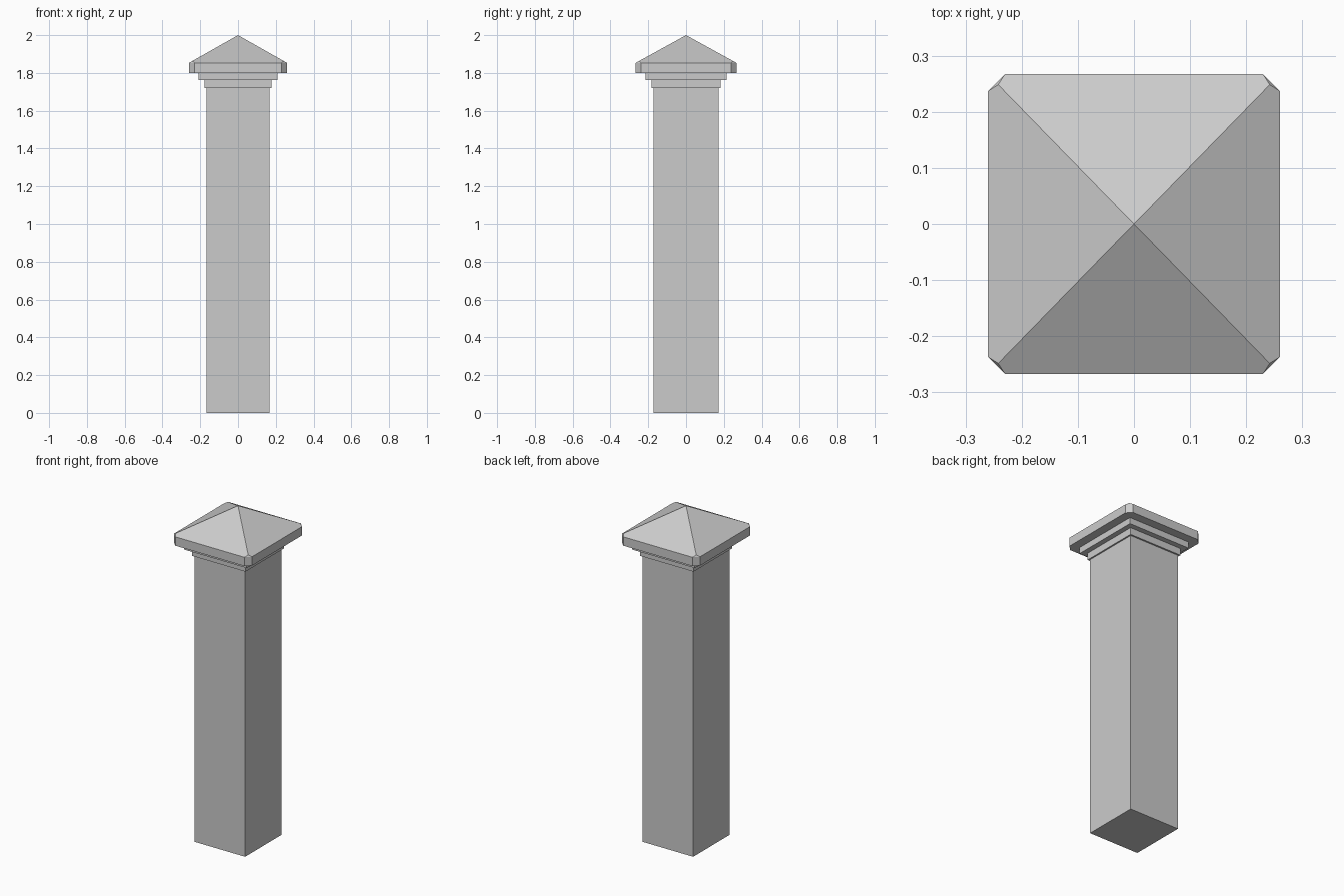
import bpy
import bmesh

cube = bpy.data.objects.get("Cube")
if cube:
    bpy.data.objects.remove(cube, do_unlink=True)

# Single stone colour
stone = bpy.data.materials.new("stone_grey")
stone.use_nodes = True
grey = (0.6, 0.6, 0.6, 1.0)
stone.diffuse_color = grey
stone.node_tree.nodes["Principled BSDF"].inputs["Base Color"].default_value = grey


def finish(name, bm):
    """Turn a bmesh into a flat shaded stone object."""
    bmesh.ops.recalc_face_normals(bm, faces=bm.faces)
    mesh = bpy.data.meshes.new(name)
    bm.to_mesh(mesh)
    bm.free()
    mesh.materials.append(stone)
    obj = bpy.data.objects.new(name, mesh)
    bpy.context.collection.objects.link(obj)
    return obj


def block(name, half_x, half_y, bottom, top):
    bm = bmesh.new()
    bmesh.ops.create_cube(bm, size=1)
    for v in bm.verts:
        v.co.x *= 2 * half_x
        v.co.y *= 2 * half_y
        v.co.z = top if v.co.z > 0 else bottom
    return finish(name, bm)


def pyramid_cap(name, hx, hy, cut, bottom, eave, apex):
    """Slab with chamfered corners under a four-sided roof."""
    bm = bmesh.new()
    corners = [(1, 1), (-1, 1), (-1, -1), (1, -1)]
    outline = []
    for sx, sy in corners:
        pair = [(sx * hx, sy * (hy - cut)), (sx * (hx - cut), sy * hy)]
        outline += pair if sx * sy > 0 else pair[::-1]
    low = [bm.verts.new((x, y, bottom)) for x, y in outline]
    high = [bm.verts.new((x, y, eave)) for x, y in outline]
    bm.faces.new(low)
    for i in range(8):
        j = (i + 1) % 8
        bm.faces.new((low[i], low[j], high[j], high[i]))

    # Roof hips stop short of the chamfers, leaving a small corner facet
    t = 0.93
    hip_z = apex + (eave - apex) * t
    hips = [bm.verts.new((sx * hx * t, sy * hy * t, hip_z)) for sx, sy in corners]
    peak = bm.verts.new((0, 0, apex))
    for i in range(4):
        j = (i + 1) % 4
        bm.faces.new((high[2 * i], high[2 * i + 1], hips[i]))
        bm.faces.new((high[2 * i + 1], high[2 * j], hips[j], peak, hips[i]))
    return finish(name, bm)


# Shaft, two stepped collars and the cap
block("post_shaft", 0.168, 0.172, 0.0, 1.72)
block("lower_collar", 0.177, 0.182, 1.72, 1.762)
block("upper_collar", 0.208, 0.214, 1.762, 1.80)
pyramid_cap("post_cap", 0.26, 0.267, 0.03, 1.80, 1.853, 2.0)
